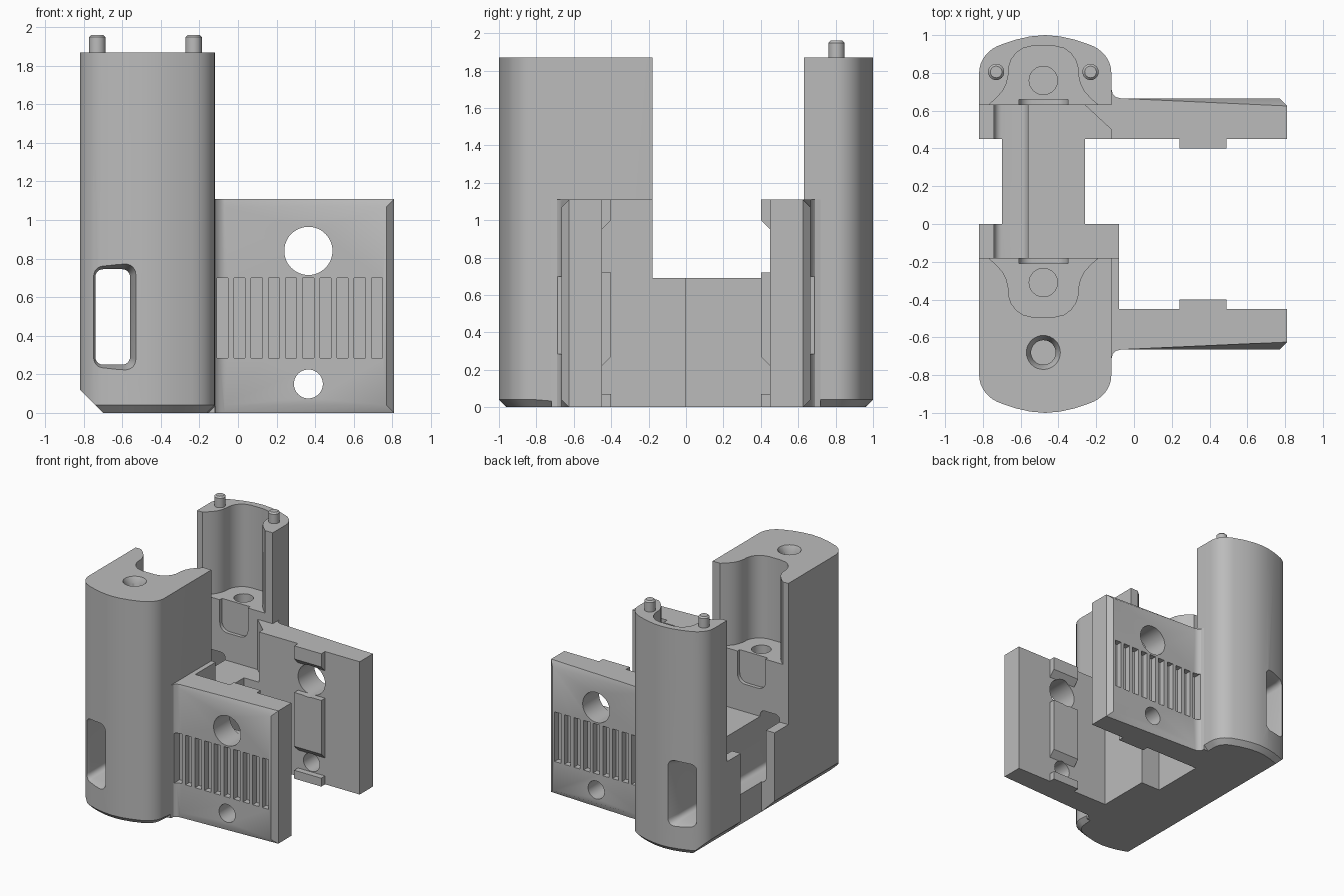
import bpy, bmesh, math
from mathutils import Vector

if "Cube" in bpy.data.objects:
    bpy.data.objects.remove(bpy.data.objects["Cube"])

grey = bpy.data.materials.new("plain grey")
grey.use_nodes = True
grey.diffuse_color = (0.5, 0.5, 0.5, 1)
grey.node_tree.nodes["Principled BSDF"].inputs["Base Color"].default_value = (0.5, 0.5, 0.5, 1)

CX = -0.47      # tower centre line
POCKET_X = -0.48
TOP, ARM_TOP, DECK, LEDGE = 1.87, 1.11, 0.69, 1.18


def place(p, h, axis):
    """Put a profile point at height h along the given axis."""
    return {"x": (h, p[0], p[1]), "y": (p[0], h, p[1]), "z": (p[0], p[1], h)}[axis]


def loft(name, low, high, a, b, axis="z", bevel=None, width=0.04):
    bm = bmesh.new()
    lo = [bm.verts.new(place(p, a, axis)) for p in low]
    hi = [bm.verts.new(place(p, b, axis)) for p in high]
    bm.faces.new(lo)
    bm.faces.new(hi)
    n = len(lo)
    for i in range(n):
        j = (i + 1) % n
        bm.faces.new((lo[i], lo[j], hi[j], hi[i]))
    bmesh.ops.recalc_face_normals(bm, faces=bm.faces)
    if bevel:
        edges = [e for e in bm.edges if bevel(*[v.co for v in e.verts])]
        bmesh.ops.bevel(bm, geom=edges, offset=width, segments=1, affect="EDGES", profile=0.5)
    mesh = bpy.data.meshes.new(name)
    bm.to_mesh(mesh)
    bm.free()
    mesh.materials.append(grey)
    ob = bpy.data.objects.new(name, mesh)
    bpy.context.scene.collection.objects.link(ob)
    return ob


def prism(name, pts, a, b, axis="z", **kw):
    return loft(name, pts, pts, a, b, axis, **kw)


def circle(cx, cy, r, n=32):
    return [(cx + r * math.cos(2 * math.pi * i / n), cy + r * math.sin(2 * math.pi * i / n)) for i in range(n)]


def rect(x0, x1, y0, y1):
    return [(x0, y0), (x1, y0), (x1, y1), (x0, y1)]


def round_rect(x0, x1, y0, y1, r, n=6):
    pts = []
    corners = [(x1 - r, y1 - r), (x0 + r, y1 - r), (x0 + r, y0 + r), (x1 - r, y0 + r)]
    for k, (cx, cy) in enumerate(corners):
        for i in range(n + 1):
            t = math.pi / 2 * (k + i / n)
            pts.append((cx + r * math.cos(t), cy + r * math.sin(t)))
    return pts


def cut(ob, cutters):
    for c in cutters:
        m = ob.modifiers.new("cut", "BOOLEAN")
        m.operation, m.solver, m.object = "DIFFERENCE", "EXACT", c
    dg = bpy.context.evaluated_depsgraph_get()
    dg.update()
    mesh = bpy.data.meshes.new_from_object(ob.evaluated_get(dg))
    ob.modifiers.clear()
    ob.data = mesh


def tower_outline(inner):
    """Rounded tower end: a corner arc blending into a shallow crown."""
    half = [(0.35, inner), (0.35, 0.8)]
    for i in range(1, 9):
        t = math.radians(70) * i / 8
        half.append((0.17 + 0.18 * math.cos(t), 0.8 + 0.16 * math.sin(t)))
    half += [(0.16, 0.975), (0.08, 0.993)]
    return [(CX + x, y) for x, y in half] + [(CX, 1.0)] + [(CX - x, y) for x, y in reversed(half)]


def pocket_outline(inner):
    """Bottle-shaped recess with flared mouth; depth runs away from the inner face."""
    half = [(0.29, -0.05), (0.29, 0), (0.25, 0.035), (0.215, 0.075), (0.195, 0.115), (0.185, 0.16),
            (0.183, 0.2), (0.17, 0.24), (0.145, 0.275), (0.11, 0.3), (0.06, 0.312)]
    return [(POCKET_X + x, inner + d) for x, d in half] + \
           [(POCKET_X - x, inner + d) for x, d in reversed(half)]


def flip(pts, s):
    return [(x, y * s) for x, y in pts]


# Long tunnel and the slanted lower edge shared by towers and base
tunnel = prism("tunnel_cutter", round_rect(-0.74, -0.56, 0.25, 0.745, 0.04), -1.2, 1.2, "y")
corner = prism("corner_cutter", [(-0.9, -0.08), (-0.7, 0), (-0.82, 0.12), (-0.9, 0.2)], -1.2, 1.2, "y")
corner_low = prism("corner_low_cutter", [(-0.9, -0.1), (-0.6, -0.1), (-0.9, 0.2)], -1.2, 1.2, "y")
helpers = [tunnel, corner, corner_low]
shared = [tunnel, corner_low]
parts = []

# Through holes in the arms
arm_holes = [prism("arm_hole_cutter", circle(0.365, z, r, 48), -1.2, 1.2, "y")
             for z, r in ((0.84, 0.125), (0.15, 0.075))]
helpers += arm_holes

for side, s in (("front", -1), ("back", 1)):
    inner = 0.18 if s < 0 else 0.63

    # Tower
    tower = prism(side + "_tower", flip(tower_outline(inner), s), 0, TOP,
                  bevel=lambda a, b: a.z < 0.01 and b.z < 0.01 and abs(a.y + b.y) / 2 > 0.7)
    cutters = [
        prism("pocket_cutter", flip(pocket_outline(inner), s), LEDGE, 2.1),
        prism("ledge_hole_cutter", circle(POCKET_X, s * (inner + 0.13), 0.075), 0.95, 1.3),
        prism("tongue_cutter", round_rect(-0.61, -0.35, 0.92, 1.3, 0.07), s * (inner - 0.05), s * (inner + 0.03), "y"),
        loft("mouth_cutter", round_rect(-0.74, -0.56, 0.25, 0.745, 0.04),
             round_rect(-0.775, -0.525, 0.215, 0.78, 0.06), s * 0.9, s * 1.01, "y"),
    ]
    if s < 0:
        cutters.append(prism("screw_hole_cutter", circle(POCKET_X, -0.68, 0.065), 1.0, 2.1))
        cutters.append(loft("countersink_cutter", circle(POCKET_X, -0.68, 0.06),
                            circle(POCKET_X, -0.68, 0.095), TOP - 0.06, TOP + 0.01))
    cut(tower, cutters + shared)
    helpers += cutters
    parts.append(tower)

    # Arm plate with a fillet against the tower
    if s < 0:
        root = [(-0.2, 0.18), (-0.08, 0.18), (-0.08, 0.45)]
    else:
        root = [(-0.26, 0.7), (-0.26, 0.63), (-0.12, 0.5), (-0.12, 0.45)]
    fillet = [(-0.07, 0.665), (-0.095, 0.672), (-0.113, 0.69), (-0.12, 0.72), (-0.2, 0.72)]
    arm = prism(side + "_arm", flip(root + [(0.81, 0.45), (0.81, 0.665)] + fillet, s), 0, ARM_TOP,
                bevel=lambda a, b: min(abs(a.y), abs(b.y)) > 0.66 and (
                    (abs(a.z - b.z) < 0.01 and max(a.x, b.x) > 0) or min(a.x, b.x) > 0.8))
    grooves = [prism("groove_cutter", rect(-0.11 + i * 0.089, -0.052 + i * 0.089, 0.285, 0.7),
                     s * 0.615, s * 0.8, "y") for i in range(10)]
    cut(arm, grooves + arm_holes)
    helpers += grooves
    parts.append(arm)

    # Raised pads on the inner face of the arm
    pads = {"lower": [(0.46, 0), (0.4, 0), (0.4, 0.07), (0.46, 0.07)],
            "middle": [(0.46, 0.21), (0.4, 0.27), (0.4, 0.72), (0.46, 0.72)],
            "upper": [(0.46, 0.94), (0.4, 1.0), (0.4, ARM_TOP), (0.46, ARM_TOP)]}
    for level, pts in pads.items():
        pad = prism(side + "_" + level + "_pad", [(y * s, z) for y, z in pts], 0.24, 0.49, "x")
        cut(pad, arm_holes)
        parts.append(pad)

# Bridge joining the towers, with wider shoulders at both ends
base = prism("bridge", [(-0.82, -0.18), (-0.08, -0.18), (-0.08, 0), (-0.26, 0), (-0.26, 0.45),
                        (-0.12, 0.45), (-0.12, 0.63), (-0.82, 0.63), (-0.82, 0.45), (-0.7, 0.45),
                        (-0.7, 0), (-0.82, 0)], 0, DECK)
cut(base, shared)
parts.append(base)

# Locating pins on the back tower
for name, x in (("right_pin", -0.73), ("left_pin", -0.23)):
    parts.append(prism(name, circle(x, 0.805, 0.043, 24), TOP - 0.02, 1.96, width=0.012,
                       bevel=lambda a, b: min(a.z, b.z) > 1.95))

for h in helpers:
    bpy.data.objects.remove(h)
for ob in parts:
    ob.data.shade_smooth()
    ob.data.set_sharp_from_angle(angle=math.radians(30))
